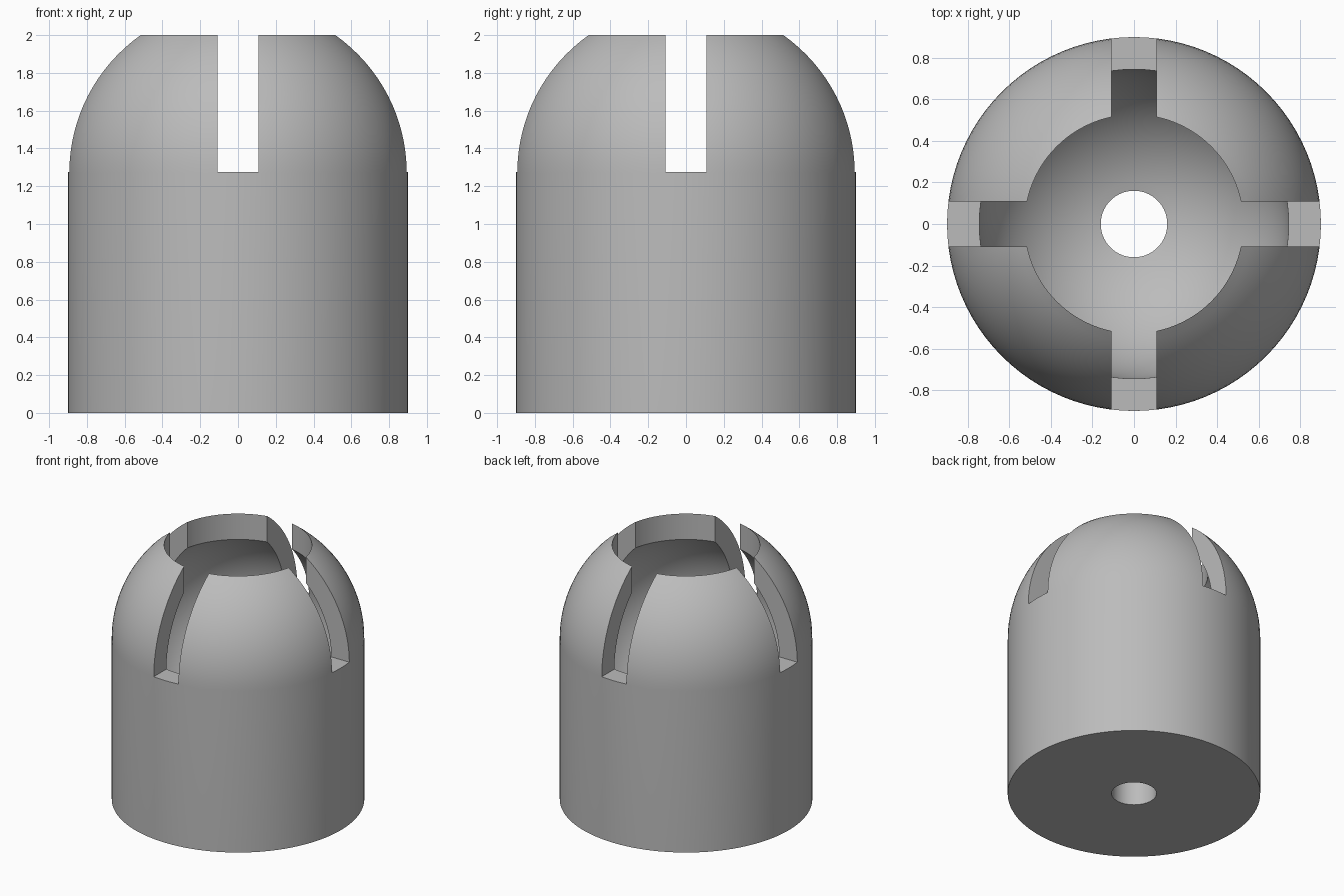
import bpy
import bmesh
from math import asin, acos, cos, sin, pi, sqrt

cube = bpy.data.objects.get("Cube")
if cube:
    bpy.data.objects.remove(cube, do_unlink=True)

R_OUT, R_IN = 0.9, 0.745      # dome and cavity radii
R_MOUTH, R_HOLE = 0.53, 0.16  # top opening and bottom drain
CENTRE, TOP = 1.27, 2.0
SLOT_W, SLOT_Z = 0.215, 1.275
SEGMENTS = 96

grey = bpy.data.materials.new("grey")
grey.use_nodes = True
grey.diffuse_color = (0.5, 0.5, 0.5, 1)
grey.node_tree.nodes["Principled BSDF"].inputs["Base Color"].default_value = (0.5, 0.5, 0.5, 1)


def arc(radius, start, end, steps):
    """Points (r, z) on a circle about the shared dome centre."""
    angles = [start + (end - start) * i / steps for i in range(steps + 1)]
    return [(radius * cos(a), CENTRE + radius * sin(a)) for a in angles]


# Closed wall section: base, outer dome, mouth, spherical cavity, drain hole
profile = [(R_HOLE, 0), (R_OUT, 0)]
profile += arc(R_OUT, 0, asin((TOP - CENTRE) / R_OUT), 16)
profile += [(R_MOUTH, TOP)] if R_MOUTH < profile[-1][0] - 0.005 else []
profile += arc(R_IN, acos(profile[-1][0] / R_IN), -acos(R_HOLE / R_IN), 36)

# Revolve the section into the shell
bm = bmesh.new()
verts = [bm.verts.new((r, 0, z)) for r, z in profile]
edges = [bm.edges.new((a, b)) for a, b in zip(verts, verts[1:] + verts[:1])]
bmesh.ops.spin(bm, geom=verts + edges, cent=(0, 0, 0), axis=(0, 0, 1),
               angle=2 * pi, steps=SEGMENTS, use_duplicate=False)
bmesh.ops.remove_doubles(bm, verts=bm.verts, dist=0.0005)
bmesh.ops.recalc_face_normals(bm, faces=bm.faces)
mesh = bpy.data.meshes.new("domed_shell")
bm.to_mesh(mesh)
bm.free()
mesh.materials.append(grey)
shell = bpy.data.objects.new("domed_shell", mesh)
bpy.context.collection.objects.link(shell)

# Two crossing slots cut through the dome
for name, size in (("slot_cutter_x", (3, SLOT_W, 1)), ("slot_cutter_y", (SLOT_W, 3, 1))):
    bpy.ops.mesh.primitive_cube_add(size=1, location=(0, 0, SLOT_Z + 0.5))
    cutter = bpy.context.object
    cutter.name = name
    cutter.scale = size
    cutter.hide_render = True
    bpy.context.view_layer.update()
    cut = shell.modifiers.new(name, "BOOLEAN")
    cut.operation, cut.solver, cut.object = "DIFFERENCE", "EXACT", cutter
    bpy.ops.object.select_all(action="DESELECT")
    bpy.context.view_layer.objects.active = shell
    shell.select_set(True)
    bpy.ops.object.modifier_apply(modifier=cut.name)
    bpy.data.objects.remove(cutter, do_unlink=True)

bpy.ops.object.shade_smooth_by_angle(angle=pi / 6)
